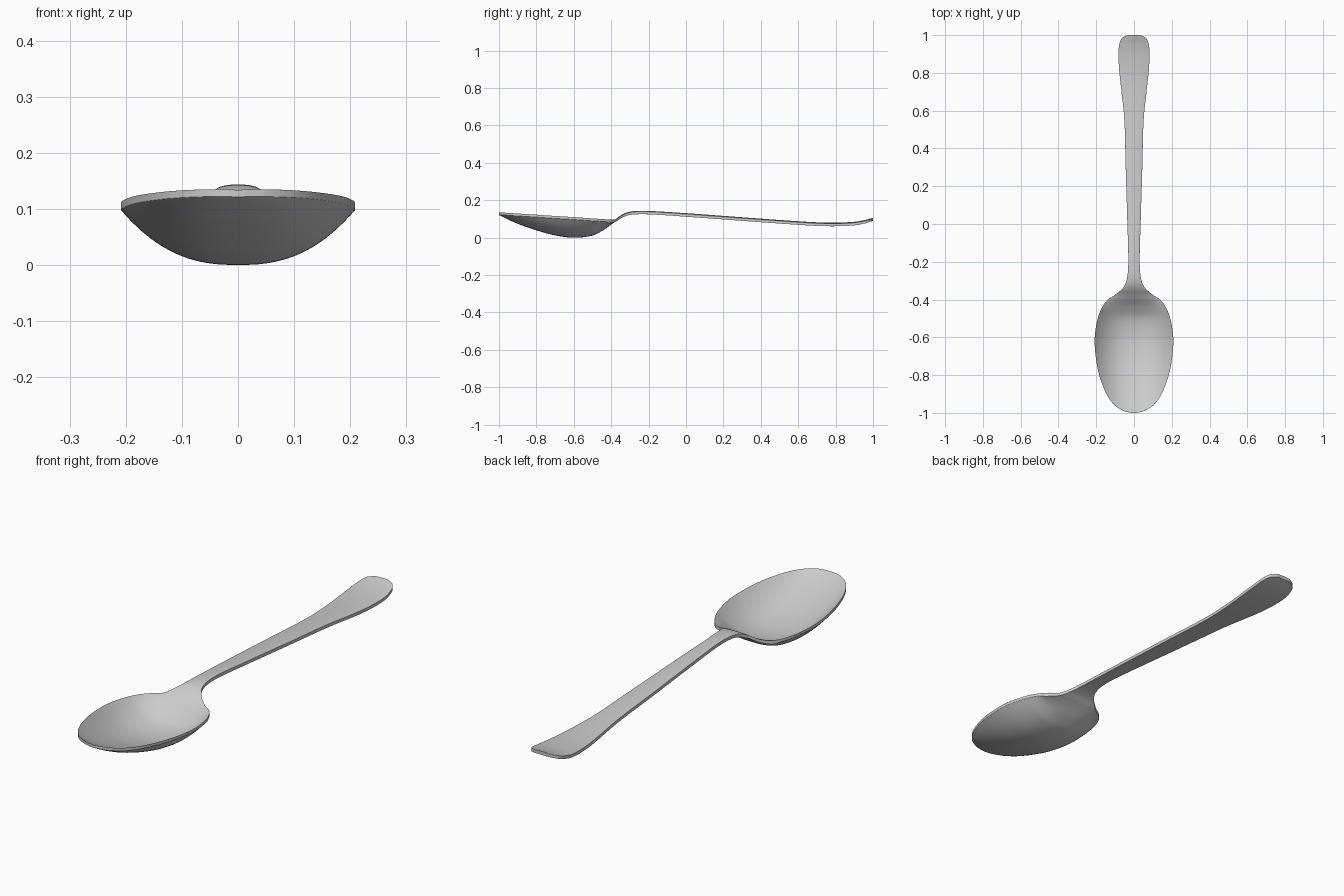
import bpy, bmesh
from mathutils import Vector

if "Cube" in bpy.data.objects:
    bpy.data.objects.remove(bpy.data.objects["Cube"])

# Stations from bowl tip to handle end: y, half width, rim height, centre height
STATIONS = [
    (-1.0, 0.012, 0.140, 0.139), (-0.992, 0.05, 0.140, 0.135),
    (-0.96, 0.102, 0.138, 0.119), (-0.90, 0.146, 0.134, 0.092),
    (-0.80, 0.184, 0.128, 0.057), (-0.70, 0.203, 0.121, 0.030),
    (-0.60, 0.208, 0.115, 0.018), (-0.50, 0.192, 0.108, 0.029),
    (-0.44, 0.168, 0.104, 0.059), (-0.40, 0.138, 0.101, 0.088),
    (-0.375, 0.100, 0.104, 0.105), (-0.345, 0.064, 0.124, 0.127),
    (-0.31, 0.043, 0.138, 0.142), (-0.26, 0.033, 0.144, 0.148),
    (-0.18, 0.030, 0.143, 0.147), (0.0, 0.035, 0.131, 0.136),
    (0.30, 0.044, 0.109, 0.114), (0.55, 0.051, 0.091, 0.096),
    (0.70, 0.066, 0.082, 0.087), (0.80, 0.077, 0.080, 0.085),
    (0.90, 0.083, 0.085, 0.090), (0.955, 0.077, 0.095, 0.099),
    (0.985, 0.062, 0.104, 0.107), (1.0, 0.034, 0.109, 0.111),
]
STEPS, COLS = 5, 24


def resample(rows):
    """Smooth Catmull-Rom curve through all the station values."""
    pts = [Vector(r) for r in rows]
    out = []
    for i in range(len(pts) - 1):
        p1, p2 = pts[i], pts[i + 1]
        p0 = pts[i - 1] if i else p1 * 2 - p2
        p3 = pts[i + 2] if i + 2 < len(pts) else p2 * 2 - p1
        # limit tangents where station spacing changes abruptly
        d = p2[0] - p1[0]
        m1 = (p2 - p0) * (d / (p2[0] - p0[0]))
        m2 = (p3 - p1) * (d / (p3[0] - p1[0]))
        for s in range(STEPS):
            t = s / STEPS
            out.append(p1 * (2*t**3 - 3*t**2 + 1) + m1 * (t**3 - 2*t**2 + t)
                       + p2 * (3*t**2 - 2*t**3) + m2 * (t**3 - t**2))
    return out + [pts[-1]]


# Loft closed cross-sections: top surface, then underside
bm = bmesh.new()
rings = []
for y, w, rim, mid in resample(STATIONS):
    bowl = min(1, max(0, (-0.33 - y) / 0.1))
    thick = 0.018 - 0.005 * bowl
    us = [2 * i / COLS - 1 for i in range(COLS + 1)]
    top = [(w * u, y, mid + (rim - mid) * abs(u) ** 2.5) for u in us]
    # the underside stays flat on the handle and follows the bowl
    low = [(x, y, z - thick if bowl else min(mid, rim) - thick + 0.004)
           for x, y, z in top]
    if bowl:
        flat = min(mid, rim) - thick + 0.004
        low = [(x, y, z * bowl + flat * (1 - bowl)) for x, y, z in low]
    rings.append([bm.verts.new(p) for p in top + low[::-1]])
n = len(rings[0])
for a, b in zip(rings, rings[1:]):
    for i in range(n):
        j = (i + 1) % n
        bm.faces.new((a[i], a[j], b[j], b[i]))
bm.faces.new(rings[0])
bm.faces.new(rings[-1][::-1])
bmesh.ops.recalc_face_normals(bm, faces=bm.faces)

# Rest the bowl on the floor
low_z = min(v.co.z for v in bm.verts)
for v in bm.verts:
    v.co.z -= low_z
mesh = bpy.data.meshes.new("spoon")
bm.to_mesh(mesh)
bm.free()
spoon = bpy.data.objects.new("spoon", mesh)
bpy.context.collection.objects.link(spoon)

# Slightly rounded rim
bevel = spoon.modifiers.new("rim_bevel", 'BEVEL')
bevel.width = 0.003
bevel.segments = 2
bevel.limit_method = 'ANGLE'
bevel.angle_limit = 0.7

bpy.context.view_layer.objects.active = spoon
spoon.select_set(True)
bpy.ops.object.shade_smooth_by_angle(angle=0.7)
